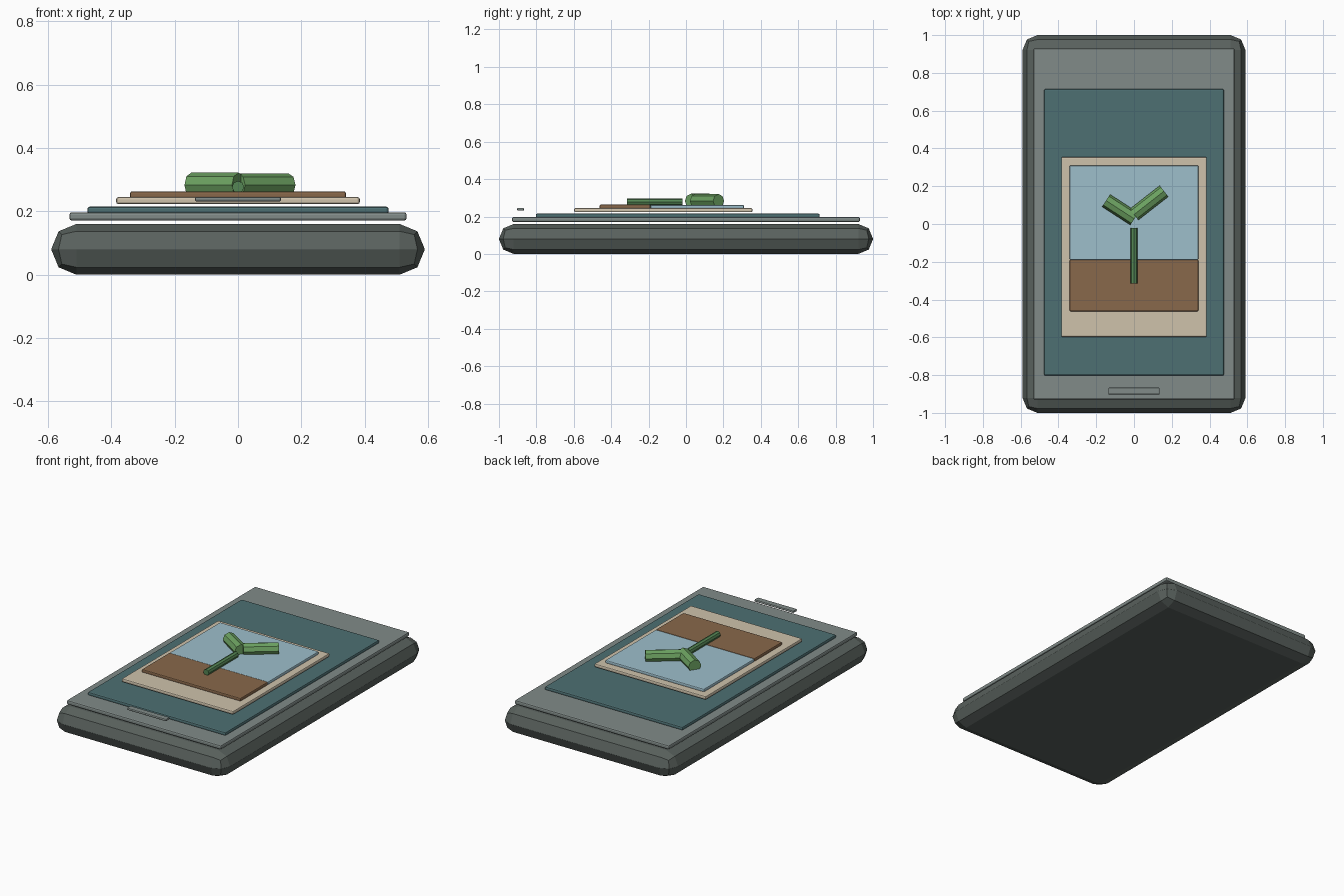
import bpy, math
from mathutils import Vector

if "Cube" in bpy.data.objects:
    bpy.data.objects.remove(bpy.data.objects["Cube"])


def material(name, rgb):
    m = bpy.data.materials.new(name)
    m.diffuse_color = (*rgb, 1)
    m.use_nodes = True
    m.node_tree.nodes["Principled BSDF"].inputs["Base Color"].default_value = m.diffuse_color
    return m


def slab(name, x, y, z, bevel, mat):
    """Bevelled box, symmetric in x, with y and z given as ranges."""
    bpy.ops.mesh.primitive_cube_add(size=1, location=(0, sum(y) / 2, sum(z) / 2))
    o = bpy.context.object
    o.name = name
    o.scale = (2 * x, y[1] - y[0], z[1] - z[0])
    bpy.ops.object.transform_apply(location=False, rotation=False, scale=True)
    b = o.modifiers.new("Bevel", 'BEVEL')
    b.width = bevel
    b.segments = 2
    o.data.materials.append(mat)
    return o


def rod(name, a, b, radius, sides, mat):
    """Flat-sided cylinder between two points."""
    a, b = Vector(a), Vector(b)
    d = b - a
    bpy.ops.mesh.primitive_cylinder_add(vertices=sides, radius=radius, depth=d.length,
                                        location=(a + b) / 2)
    o = bpy.context.object
    o.name = name
    o.rotation_euler = d.to_track_quat('Z', 'Y').to_euler()
    o.data.materials.append(mat)
    return o


case_mat = material("case grey", (0.10, 0.12, 0.11))
trim_mat = material("trim grey", (0.22, 0.26, 0.25))
teal = material("screen teal", (0.075, 0.16, 0.17))
cream = material("card cream", (0.62, 0.54, 0.41))
blue = material("sky blue", (0.34, 0.52, 0.60))
brown = material("soil brown", (0.25, 0.14, 0.07))
leaf_green = material("leaf green", (0.15, 0.36, 0.12))
stem_green = material("stem green", (0.09, 0.24, 0.09))

# Tablet body and stacked layers
slab("body", 0.59, (-1, 1), (0, 0.16), 0.079, case_mat)
slab("bezel", 0.533, (-0.93, 0.93), (0.171, 0.197), 0.008, trim_mat)
slab("screen", 0.476, (-0.803, 0.715), (0.192, 0.215), 0.008, teal)
slab("picture_card", 0.385, (-0.598, 0.355), (0.223, 0.245), 0.007, cream)
slab("sky_panel", 0.341, (-0.19, 0.31), (0.241, 0.262), 0.006, blue)
slab("soil_panel", 0.341, (-0.462, -0.19), (0.241, 0.263), 0.006, brown)
slab("home_bar", 0.136, (-0.903, -0.866), (0.231, 0.246), 0.006, trim_mat)

# Seedling
rod("stem", (0, -0.315, 0.277), (0, -0.02, 0.277), 0.019, 8, stem_green)
rod("left_leaf", (0.002, 0.027, 0.283), (-0.148, 0.124, 0.283), 0.039, 8, leaf_green)
rod("right_leaf", (0.0, 0.05, 0.283), (0.159, 0.174, 0.283), 0.037, 8, leaf_green)
